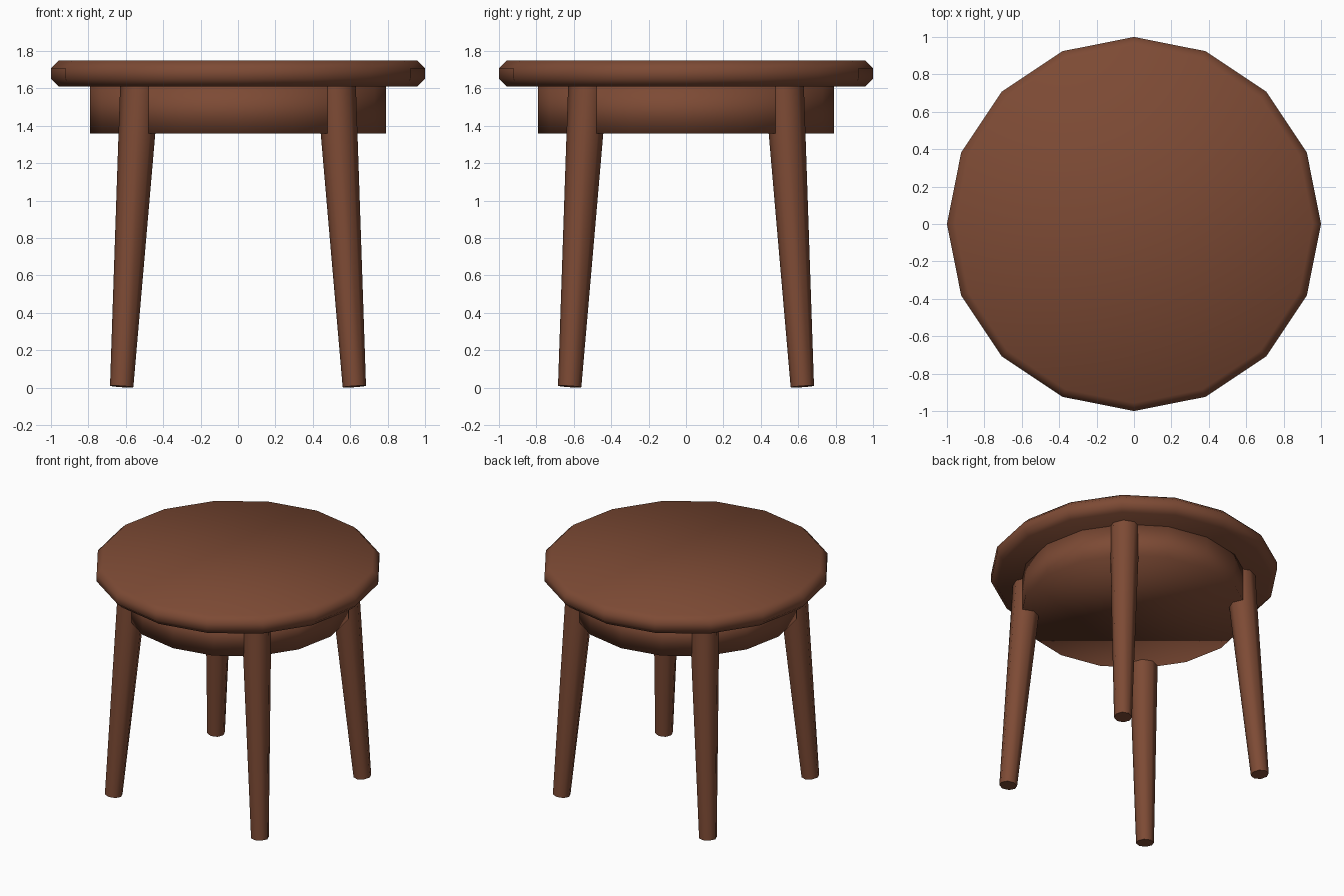
import bpy
import math
from mathutils import Vector

cube = bpy.data.objects.get("Cube")
if cube:
    bpy.data.objects.remove(cube, do_unlink=True)

# Single wood colour
COLOR = (0.205, 0.069, 0.035, 1.0)
wood = bpy.data.materials.new("brown_wood")
wood.use_nodes = True
wood.diffuse_color = COLOR
bsdf = wood.node_tree.nodes["Principled BSDF"]
bsdf.inputs["Base Color"].default_value = COLOR
bsdf.inputs["Roughness"].default_value = 0.6


def finish(name):
    obj = bpy.context.object
    obj.name = name
    obj.data.name = name
    obj.data.materials.append(wood)
    return obj


def disc(name, radius, z_low, z_high):
    """Upright sixteen-sided disc with soft shading."""
    bpy.ops.mesh.primitive_cylinder_add(
        vertices=16, radius=radius, depth=z_high - z_low,
        location=(0, 0, (z_low + z_high) / 2))
    obj = finish(name)
    bpy.ops.object.shade_smooth()
    return obj


def leg(name, sx, sy):
    """Tapered round leg, splayed outward along the diagonal."""
    foot = Vector((sx * 0.622, sy * 0.622, 0.006))
    head = Vector((sx * 0.525, sy * 0.525, 1.62))
    axis = head - foot
    bpy.ops.mesh.primitive_cone_add(
        vertices=8, radius1=0.0625, radius2=0.105, depth=axis.length,
        location=(foot + head) / 2)
    obj = finish(name)
    obj.rotation_mode = 'QUATERNION'
    obj.rotation_quaternion = Vector((0, 0, 1)).rotation_difference(axis)
    bpy.ops.object.shade_smooth_by_angle(angle=math.radians(50))


# Seat with chamfered rims
seat = disc("seat", 1.0, 1.61, 1.75)
chamfer = seat.modifiers.new("chamfer", 'BEVEL')
chamfer.width = 0.042
chamfer.segments = 1
chamfer.limit_method = 'ANGLE'
chamfer.angle_limit = math.radians(60)

# Apron drum below the seat
disc("apron", 0.79, 1.36, 1.61)

# Four splayed legs
for sy, depth_name in ((-1, "front"), (1, "back")):
    for sx, side_name in ((1, "left"), (-1, "right")):
        leg(f"{depth_name}_{side_name}_leg", sx, sy)
